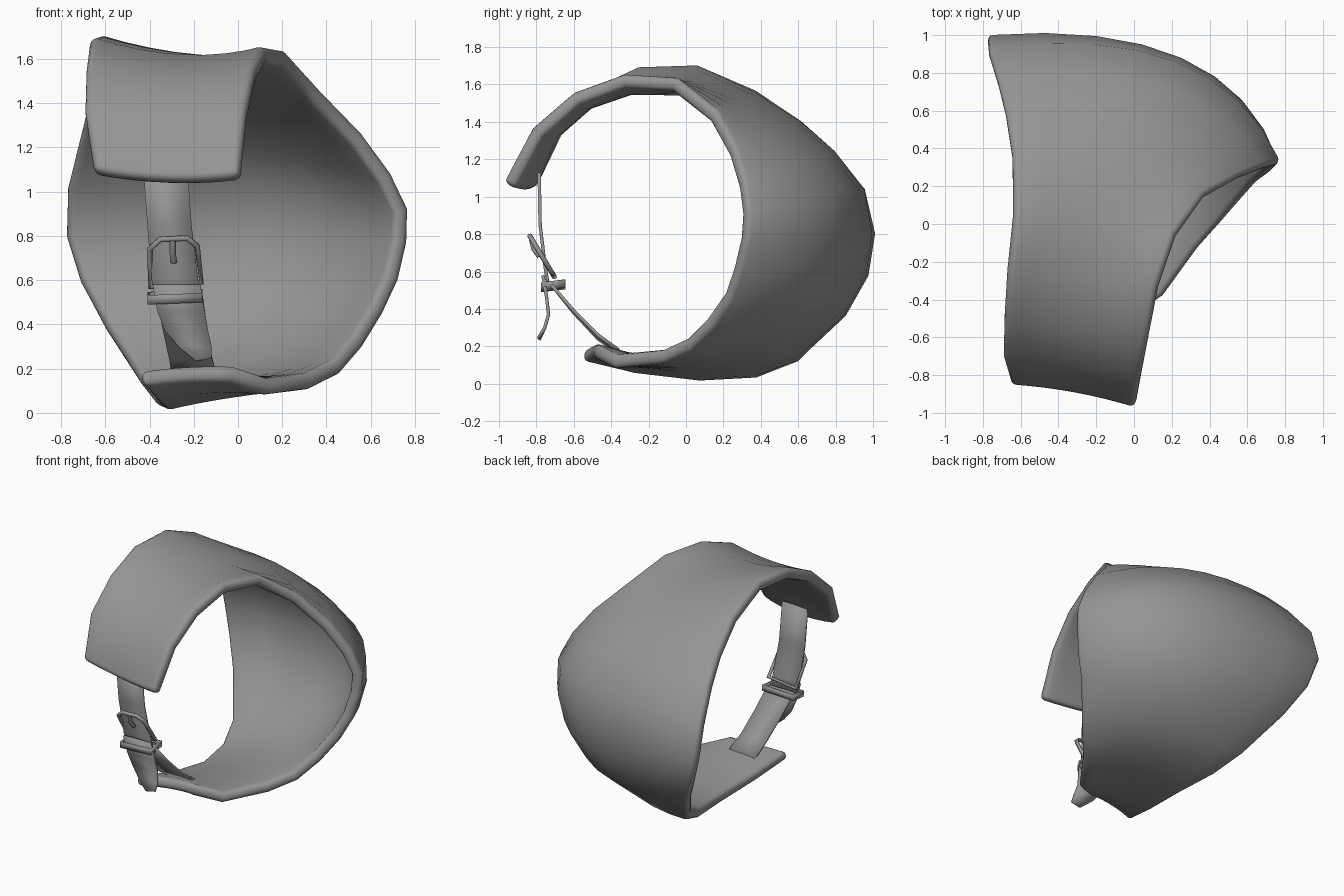
import bpy, bmesh, math
from mathutils import Vector

if "Cube" in bpy.data.objects:
    bpy.data.objects.remove(bpy.data.objects["Cube"])

grey = bpy.data.materials.new("plain_grey")
grey.diffuse_color = (0.3, 0.3, 0.3, 1)
grey.use_nodes = True
grey.node_tree.nodes["Principled BSDF"].inputs["Base Color"].default_value = grey.diffuse_color


def make(name, verts, faces, angle=40):
    me = bpy.data.meshes.new(name)
    me.from_pydata(verts, [], faces)
    bm = bmesh.new()
    bm.from_mesh(me)
    bmesh.ops.recalc_face_normals(bm, faces=bm.faces)
    bm.to_mesh(me)
    bm.free()
    ob = bpy.data.objects.new(name, me)
    bpy.context.collection.objects.link(ob)
    me.materials.append(grey)
    bpy.context.view_layer.objects.active = ob
    ob.select_set(True)
    bpy.ops.object.shade_smooth_by_angle(angle=math.radians(angle))
    ob.select_set(False)
    return ob


def grid_faces(rows, cols):
    return [(r * cols + c, r * cols + c + 1, (r + 1) * cols + c + 1, (r + 1) * cols + c)
            for r in range(rows - 1) for c in range(cols - 1)]


# Cuff shell: left rim, centre line and right rim, from the upper flap round the back to the lower tongue
left = [(-.65, -.86, 1.1), (-.69, -.72, 1.38), (-.68, -.5, 1.58), (-.66, -.25, 1.7), (-.63, .06, 1.71),
        (-.64, .37, 1.57), (-.68, .6, 1.4), (-.72, .76, 1.24), (-.77, .93, 1.03), (-.775, 1, .8),
        (-.71, .96, .58), (-.6, .84, .37), (-.44, .6, .12), (-.37, .38, .03), (-.33, .08, .01),
        (-.37, -.27, .05), (-.43, -.56, .12)]
centre = [(-.32, -.9, 1.06), (-.3, -.78, 1.35), (-.3, -.56, 1.53), (-.25, -.3, 1.62), (-.18, .03, 1.62),
          (-.05, .32, 1.52), (.05, .56, 1.38), (.13, .73, 1.22), (.22, .86, 1.03), (.25, .88, .8),
          (.24, .85, .58), (.2, .74, .37), (.12, .5, .17), (.06, .27, .09), (-.02, 0, .07),
          (-.12, -.3, .09), (-.25, -.52, .14)]
right = [(0, -.98, 1.08), (.03, -.82, 1.37), (.07, -.6, 1.56), (.12, -.33, 1.66), (.22, -.05, 1.64),
         (.38, .16, 1.46), (.57, .26, 1.26), (.7, .31, 1.08), (.775, .33, .92), (.77, .32, .77),
         (.73, .28, .6), (.66, .23, .45), (.57, .13, .3), (.47, .02, .18), (.34, -.12, .11),
         (.15, -.38, .08), (-.03, -.5, .15)]
COLS = 9
verts = []
for a, b, c in zip(left, centre, right):
    a, b, c = Vector(a), Vector(b), Vector(c)
    for i in range(COLS):
        t = i / (COLS - 1)
        verts.append(a * (2 * (t - .5) * (t - 1)) + b * (4 * t * (1 - t)) + c * (2 * t * (t - .5)))
cuff = make("cuff_shell", verts, grid_faces(len(left), COLS), 80)
# The outside must face away from the middle of the opening
me = cuff.data
mid = me.polygons[len(me.polygons) // 2]
if mid.normal.dot(mid.center - Vector((-.1, 0, .85))) < 0:
    me.flip_normals()
sol = cuff.modifiers.new("thickness", 'SOLIDIFY')
sol.thickness = .075
sol.offset = -1
bev = cuff.modifiers.new("rounded_rim", 'BEVEL')
bev.width = .03
bev.segments = 3
bev.limit_method = 'ANGLE'
bev.angle_limit = math.radians(50)


# Straps: rows of (left x, right x, y, z, right edge lift) with a small thickness
def strap(name, rows, thick=.018):
    pts = []
    for x0, x1, y, z, lift in rows:
        pts += [(x0, y, z), (x1, y, z + lift)]
    ob = make(name, pts, grid_faces(len(rows), 2))
    s = ob.modifiers.new("thickness", 'SOLIDIFY')
    s.thickness = thick
    s.offset = 0
    return ob


strap("upper_strap", [(-.43, -.23, -.785, 1.13, 0), (-.41, -.21, -.78, .85, 0),
                      (-.39, -.18, -.75, .6, 0), (-.37, -.16, -.73, .5, 0)])
strap("lower_strap", [(-.37, -.16, -.72, .53, 0), (-.34, -.14, -.6, .38, .01),
                      (-.31, -.12, -.47, .24, .02), (-.30, -.10, -.36, .16, .02)])
strap("strap_tail", [(-.385, -.17, -.765, .58, 0), (-.365, -.15, -.745, .46, 0), (-.33, -.135, -.735, .37, 0),
                     (-.27, -.12, -.755, .3, 0), (-.19, -.12, -.785, .235, .015)])


# Buckle parts: square bar swept along a path
def bar(name, path, radius, cyclic=False):
    cu = bpy.data.curves.new(name, 'CURVE')
    cu.dimensions = '3D'
    sp = cu.splines.new('POLY')
    sp.points.add(len(path) - 1)
    for p, co in zip(sp.points, path):
        p.co = (*co, 1)
    sp.use_cyclic_u = cyclic
    cu.bevel_depth = radius
    cu.bevel_resolution = 1
    cu.use_fill_caps = True
    cu.materials.append(grey)
    ob = bpy.data.objects.new(name, cu)
    bpy.context.collection.objects.link(ob)
    return ob


def on_buckle(x, z):  # leaning plane of the buckle
    return (x, -.835 + (.79 - z) * .6, z)


outline = [(-.395, .57), (-.4, .74), (-.35, .785), (-.23, .79), (-.185, .755), (-.165, .59)]
bar("buckle_frame", [on_buckle(x, z) for x, z in outline], .014, True)
bar("buckle_prong", [(-.295, -.83, .78), (-.295, -.815, .72), (-.29, -.785, .68)], .014)

# Keeper loop: flat rectangular band round the strap
loop = [(-.41, -.775, .51), (-.16, -.775, .52), (-.16, -.645, .535), (-.41, -.645, .525)]
ring = [(x, y, z + h) for h in (-.02, .022) for x, y, z in loop]
keeper = make("keeper_loop", ring, [(i, (i + 1) % 4, (i + 1) % 4 + 4, i + 4) for i in range(4)])
k = keeper.modifiers.new("thickness", 'SOLIDIFY')
k.thickness = .015
